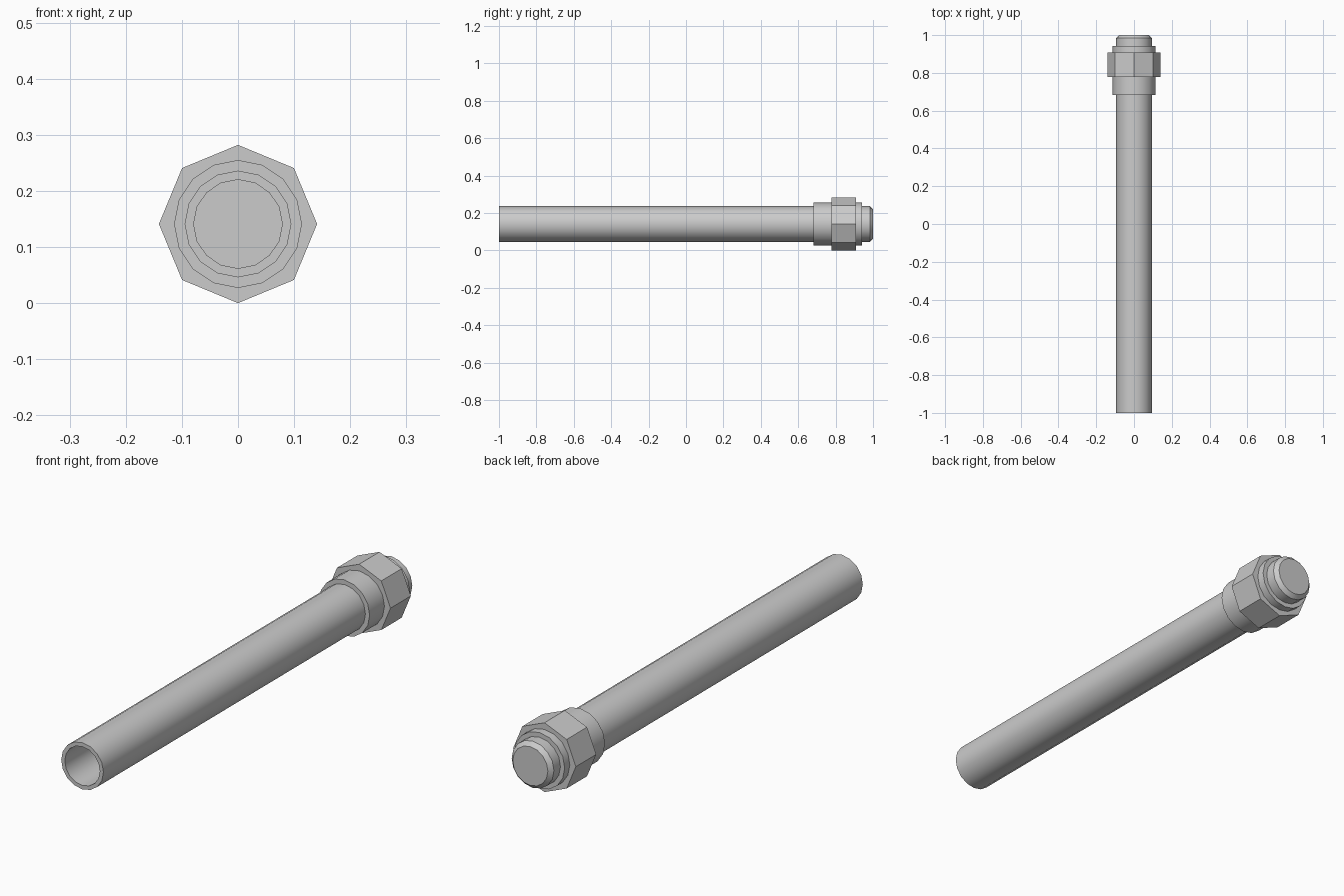
import bpy, bmesh, math

if "Cube" in bpy.data.objects:
    bpy.data.objects.remove(bpy.data.objects["Cube"])

AXIS_Z = 0.141


def lathe(name, profile, sides, smooth=True):
    """Revolve (radius, y) points about the long axis; radius 0 closes to a point cap,
    a profile ending on its first point makes a closed ring."""
    bm = bmesh.new()
    closed = profile[0] == profile[-1]
    points = profile[:-1] if closed else profile
    rings = []
    for r, y in points:
        rings.append([bm.verts.new((r * math.sin(2 * math.pi * i / sides), y,
                                    AXIS_Z + r * math.cos(2 * math.pi * i / sides)))
                      for i in range(sides)])
    pairs = list(zip(rings, rings[1:]))
    if closed:
        pairs.append((rings[-1], rings[0]))
    for a, b in pairs:
        for i in range(sides):
            j = (i + 1) % sides
            bm.faces.new((a[i], a[j], b[j], b[i]))
    if not closed:
        bm.faces.new(rings[0])
        bm.faces.new(rings[-1])
    bmesh.ops.recalc_face_normals(bm, faces=bm.faces)
    mesh = bpy.data.meshes.new(name)
    bm.to_mesh(mesh)
    bm.free()
    obj = bpy.data.objects.new(name, mesh)
    bpy.context.collection.objects.link(obj)
    if smooth:
        bpy.ops.object.select_all(action='DESELECT')
        obj.select_set(True)
        bpy.context.view_layer.objects.active = obj
        bpy.ops.object.shade_smooth_by_angle(angle=math.radians(30))
    return obj


# Long tube: deep bore open at the front, chamfered closed tip at the back
lathe("tube", [(0.079, 0.98), (0.079, -1.0), (0.095, -1.0),
               (0.095, 0.984), (0.079, 1.0)], 16)

# Round collar sleeve around the tube
lathe("collar", [(0.095, 0.683), (0.114, 0.683), (0.114, 0.942),
                 (0.095, 0.942), (0.095, 0.683)], 16)

# Eight-sided nut, flat faces
lathe("nut", [(0.114, 0.778), (0.141, 0.778), (0.141, 0.909),
              (0.114, 0.909), (0.114, 0.778)], 8, smooth=False)
